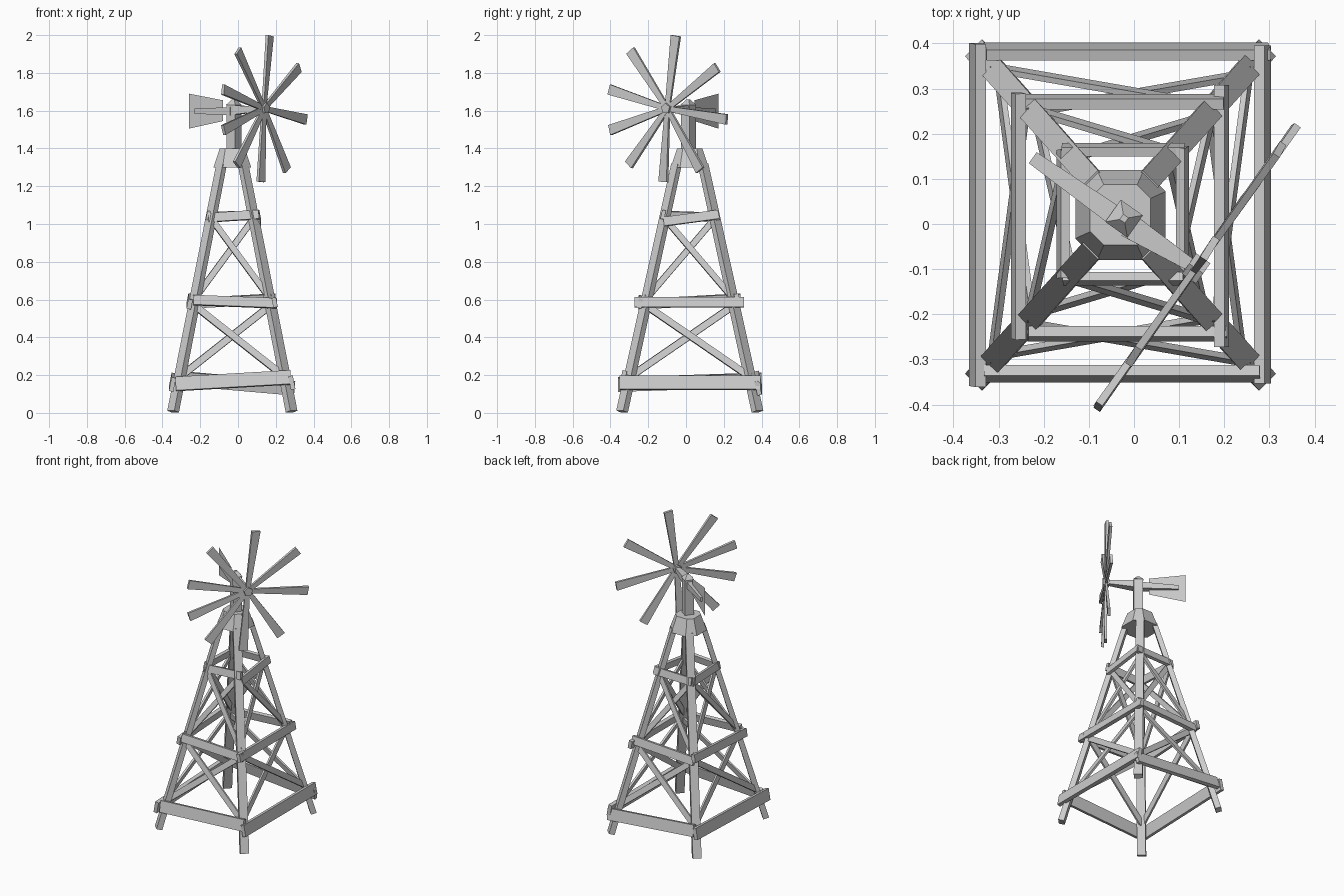
import bpy, math
from mathutils import Vector

if "Cube" in bpy.data.objects:
    bpy.data.objects.remove(bpy.data.objects["Cube"])

CX, CY = -0.03, 0.02          # tower centre


def mesh_object(name, verts, faces):
    me = bpy.data.meshes.new(name)
    me.from_pydata([tuple(v) for v in verts], [], faces)
    me.update()
    ob = bpy.data.objects.new(name, me)
    bpy.context.collection.objects.link(ob)
    return ob


def beam(name, p0, p1, w, t, n, w1=None, t1=None):
    """Plank from p0 to p1: t thick along n, w wide across it, optional taper."""
    p0, p1, n = Vector(p0), Vector(p1), Vector(n)
    axis = (p1 - p0).normalized()
    n = (n - axis * n.dot(axis)).normalized()
    side = n.cross(axis)
    verts = []
    for p, a, b in ((p0, w, t), (p1, w1 or w, t1 or t)):
        for i, j in ((-1, -1), (1, -1), (1, 1), (-1, 1)):
            verts.append(p + side * (i * a / 2) + n * (j * b / 2))
    faces = [(3, 2, 1, 0), (4, 5, 6, 7), (0, 1, 5, 4),
             (1, 2, 6, 5), (2, 3, 7, 6), (3, 0, 4, 7)]
    return mesh_object(name, verts, faces)


def leg_at(sx, sy, z):
    return Vector((CX + sx * (0.315 - 0.196 * z), CY + sy * (0.36 - 0.22 * z), z))


# four leaning legs
for sx in (-1, 1):
    for sy in (-1, 1):
        name = ("back" if sy > 0 else "front") + ("_right" if sx > 0 else "_left") + "_leg"
        beam(name, leg_at(sx, sy, 0.007), leg_at(sx, sy, 1.315), 0.053, 0.036, (sx, sy, 0),
             0.05, 0.03)

# three rings of slightly crooked girts
N = {"front": (0, -1, 0.22), "back": (0, 1, 0.22), "left": (-1, 0, 0.2), "right": (1, 0, 0.2)}
# ring: width, thickness, then per side: offset, start, end, start z, end z
rings = [
    (0.074, 0.024, {"front": (-0.332, -0.33, 0.28, 0.153, 0.188),
                    "back": (0.382, -0.33, 0.30, 0.185, 0.130),
                    "left": (-0.347, -0.36, 0.40, 0.150, 0.175),
                    "right": (0.285, -0.353, 0.395, 0.160, 0.160)}),
    (0.052, 0.024, {"front": (-0.243, -0.235, 0.205, 0.597, 0.580),
                    "back": (0.271, -0.25, 0.20, 0.580, 0.605),
                    "left": (-0.256, -0.255, 0.29, 0.575, 0.605),
                    "right": (0.194, -0.272, 0.308, 0.585, 0.585)}),
    (0.048, 0.020, {"front": (-0.121, -0.157, 0.11, 1.033, 1.050),
                    "back": (0.165, -0.16, 0.112, 1.040, 1.045),
                    "left": (-0.157, -0.12, 0.165, 1.045, 1.035),
                    "right": (0.107, -0.118, 0.17, 1.012, 1.050)}),
]
for k, (w, t, sides) in enumerate(rings):
    for s, (off, a, b, za, zb) in sides.items():
        if s in ("front", "back"):
            p0, p1 = (a, off, za), (b, off, zb)
        else:
            p0, p1 = (off, a, za), (off, b, zb)
        beam(f"{s}_girt_{k + 1}", p0, p1, w, t, N[s])

# crossed braces on every face, two tiers
corners = {"front": ((-1, -1), (1, -1)), "back": ((1, 1), (-1, 1)),
           "left": ((-1, 1), (-1, -1)), "right": ((1, -1), (1, 1))}
for k, (z0, z1, w) in enumerate(((0.19, 0.57, 0.036), (0.61, 1.03, 0.032))):
    for s, (a, b) in corners.items():
        n = Vector(N[s]).normalized()
        for i, (lo, hi) in enumerate(((a, b), (b, a))):
            o = n * (0.007 if i else -0.007)
            beam(f"{s}_brace_{k + 1}_{i + 1}", leg_at(*lo, z0) + o, leg_at(*hi, z1) + o,
                 w, 0.013, n)

# eight-sided tapered cap
verts = []
for r, h, z in ((0.10, 0.052, 1.30), (0.067, 0.037, 1.40)):
    for x, y in ((r, -h), (r, h), (h, r), (-h, r), (-r, h), (-r, -h), (-h, -r), (h, -r)):
        verts.append((CX + x, CY + y, z))
faces = [tuple(range(7, -1, -1)), tuple(range(8, 16))]
faces += [(i, (i + 1) % 8, 8 + (i + 1) % 8, 8 + i) for i in range(8)]
mesh_object("cap", verts, faces)

# wheel axis and hub
AXIS = Vector((0.135, -0.107, 0))
HUB = Vector((0.137, -0.098, 1.611))
FWD = Vector((0.817, -0.577, 0)).normalized()
U = Vector((-FWD.y, FWD.x, 0))
UP = Vector((0, 0, 1))


def back(t, z):
    p = AXIS - FWD * t
    return Vector((p.x, p.y, z))


# mast with pointed head, drive shaft and tail rod
M = Vector((-0.022, 0.012, 0))
beam("mast", M + UP * 1.38, M + UP * 1.63, 0.057, 0.057, FWD)
beam("mast_head", M + UP * 1.63, M + UP * 1.66, 0.06, 0.06, FWD, 0.014, 0.014)
beam("drive_shaft", back(0.18, 1.603), HUB, 0.055, 0.048, UP, 0.026, 0.024)
beam("tail_rod", back(0.2, 1.597), back(0.44, 1.597), 0.046, 0.044, UP, 0.03, 0.026)

# thin tail vane
mesh_object("tail_vane", [back(0.263, 1.545), back(0.483, 1.505),
                          back(0.483, 1.69), back(0.263, 1.655)], [(0, 1, 2, 3)])

# pentagonal hub
verts = []
for d in (-0.018, 0.02):
    for i in range(5):
        a = math.radians(90 + 72 * i)
        verts.append(HUB + FWD * d + (U * math.cos(a) + UP * math.sin(a)) * 0.029)
faces = [(4, 3, 2, 1, 0), (5, 6, 7, 8, 9)]
faces += [(i, (i + 1) % 5, 5 + (i + 1) % 5, 5 + i) for i in range(5)]
mesh_object("hub", verts, faces)

# nine unevenly spaced, slightly pitched blades
for i, deg in enumerate((8, 56, 98.5, 147, 184, 220, 253, 285, 322)):
    a = math.radians(deg)
    d = U * math.sin(a) + UP * math.cos(a)
    tang = d.cross(FWD)
    n = FWD * math.cos(0.06) + tang * math.sin(0.06)
    beam(f"blade_{i + 1}", HUB + d * 0.015, HUB + d * 0.389, 0.028, 0.014, n, 0.055, 0.017)
